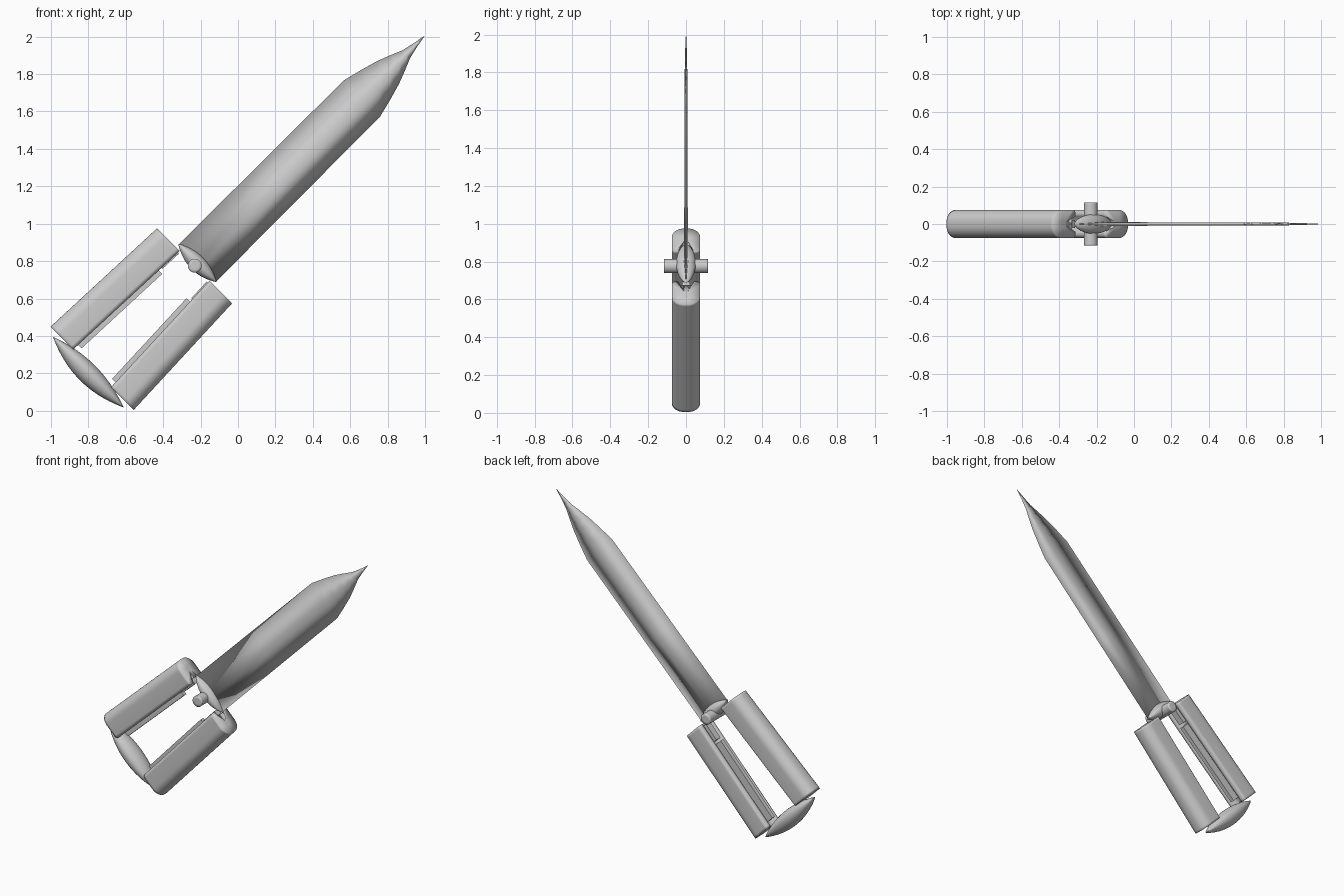
import bpy, bmesh, math

if "Cube" in bpy.data.objects:
    bpy.data.objects.remove(bpy.data.objects["Cube"])

# Everything is laid out along a 45 degree axis: u along the knife, v across, y depth
R = math.sqrt(0.5)
C = 0.712   # v of the centre line


def place(u, y, v):
    return ((u - v) * R, y, (u + v) * R)


steel = bpy.data.materials.new("steel grey")
steel.diffuse_color = (0.6, 0.6, 0.6, 1)
steel.use_nodes = True
steel.node_tree.nodes["Principled BSDF"].inputs["Base Color"].default_value = steel.diffuse_color


def loft(name, rings, angle=180):
    """Skin a list of equal-length rings of (u, y, v) and cap both ends."""
    bm = bmesh.new()
    rows = [[bm.verts.new(place(*p)) for p in ring] for ring in rings]
    n = len(rows[0])
    for a, b in zip(rows, rows[1:]):
        for i in range(n):
            j = (i + 1) % n
            bm.faces.new((a[i], a[j], b[j], b[i]))
    bm.faces.new(rows[0])
    bm.faces.new(rows[-1])
    bmesh.ops.remove_doubles(bm, verts=bm.verts, dist=1e-5)
    bmesh.ops.recalc_face_normals(bm, faces=bm.faces)
    me = bpy.data.meshes.new(name)
    bm.to_mesh(me)
    bm.free()
    me.materials.append(steel)
    ob = bpy.data.objects.new(name, me)
    bpy.context.collection.objects.link(ob)
    bpy.ops.object.select_all(action='DESELECT')
    ob.select_set(True)
    bpy.context.view_layer.objects.active = ob
    bpy.ops.object.shade_smooth_by_angle(angle=math.radians(angle))
    return ob


# Blade: thin diamond section with an off-centre ridge, tapering to a long point
stations = [(0.40, 0.141, 0.010), (1.00, 0.139, 0.009), (1.65, 0.137, 0.008),
            (1.75, 0.112, 0.007), (1.845, 0.085, 0.007), (1.92, 0.056, 0.006),
            (1.985, 0.029, 0.005), (2.05, 0.014, 0.003), (2.121, 0.001, 0.0008)]
loft("blade", [[(u, 0, C + h), (u, t, C - 0.2 * h), (u, 0, C - h), (u, -t, C - 0.2 * h)]
               for u, h, t in stations])


# Spindle-shaped lens across the knife
def lens(name, u0, half, t_in, t_out, depth, n=24, m=32):
    rings = []
    for i in range(n + 1):
        s = -math.cos(math.pi * i / n) * 0.998
        k = 1 - s * s
        ring = []
        for j in range(m):
            a = 2 * math.pi * j / m
            c = math.cos(a)
            ring.append((u0 + (t_in if c > 0 else t_out) * k * c,
                         depth * k ** 0.7 * math.sin(a), C + half * s))
        rings.append(ring)
    return loft(name, rings)


lens("guard", 0.405, 0.145, 0.042, 0.045, 0.052)
lens("pommel", -0.42, 0.267, 0.05, 0.062, 0.07)

# Pivot pin through the guard, with support loops near its softly shaded ends
loft("pivot_pin", [[(0.385 + r * math.cos(a), y, C + r * math.sin(a))
                    for a in [2 * math.pi * k / 32 for k in range(32)]]
                   for r, y in ((0.02, -0.115), (0.037, -0.115), (0.037, -0.108),
                                (0.037, 0.108), (0.037, 0.115), (0.02, 0.115))])


# Handle section (w outward, y): rounded bar with a shallow groove inside
def handle_section():
    W, Y = 0.086, 0.075
    half = [(-W + 0.03, 0.0), (-W + 0.03, 0.03), (-W, 0.042)]
    for w0, r, a0 in ((-W + 0.022, 0.022, 180), (W - 0.066, 0.066, 90)):
        for k in range(9):
            a = math.radians(a0 - k * 90 / 8)
            half.append((w0 + r * math.cos(a), Y - r + r * math.sin(a)))
    half.append((W, 0.0))
    return half + [(w, -y) for w, y in reversed(half[1:-1])]


# Two handles splayed slightly apart, each with a thin inner rail
section = handle_section()
for side, label in ((1, "upper"), (-1, "lower")):
    def mid(u):
        return 0.213 - 0.040 * u
    # (u, scale): the scaled rings make the end caps shade like soft pillows
    ends = [(-0.391, 0.2), (-0.391, 1), (-0.376, 1), (0.368, 1), (0.383, 1), (0.383, 0.2)]
    loft(label + "_handle", [[(u, y * s, C + side * (mid(u) + 0.01 + (w - 0.01) * s))
                              for w, y in section] for u, s in ends])
    for part, u0, u1, lo, hi, d in (("rail", -0.355, 0.23, -0.112, -0.05, 0.014),
                                    ("rail_end", 0.25, 0.37, -0.093, -0.05, 0.022)):
        loft(label + "_" + part, [[(u, y, C + side * (mid(u) + w))
                                   for w, y in ((lo, -d), (lo, d), (hi, d), (hi, -d))]
                                  for u in (u0, u1)], 40)
